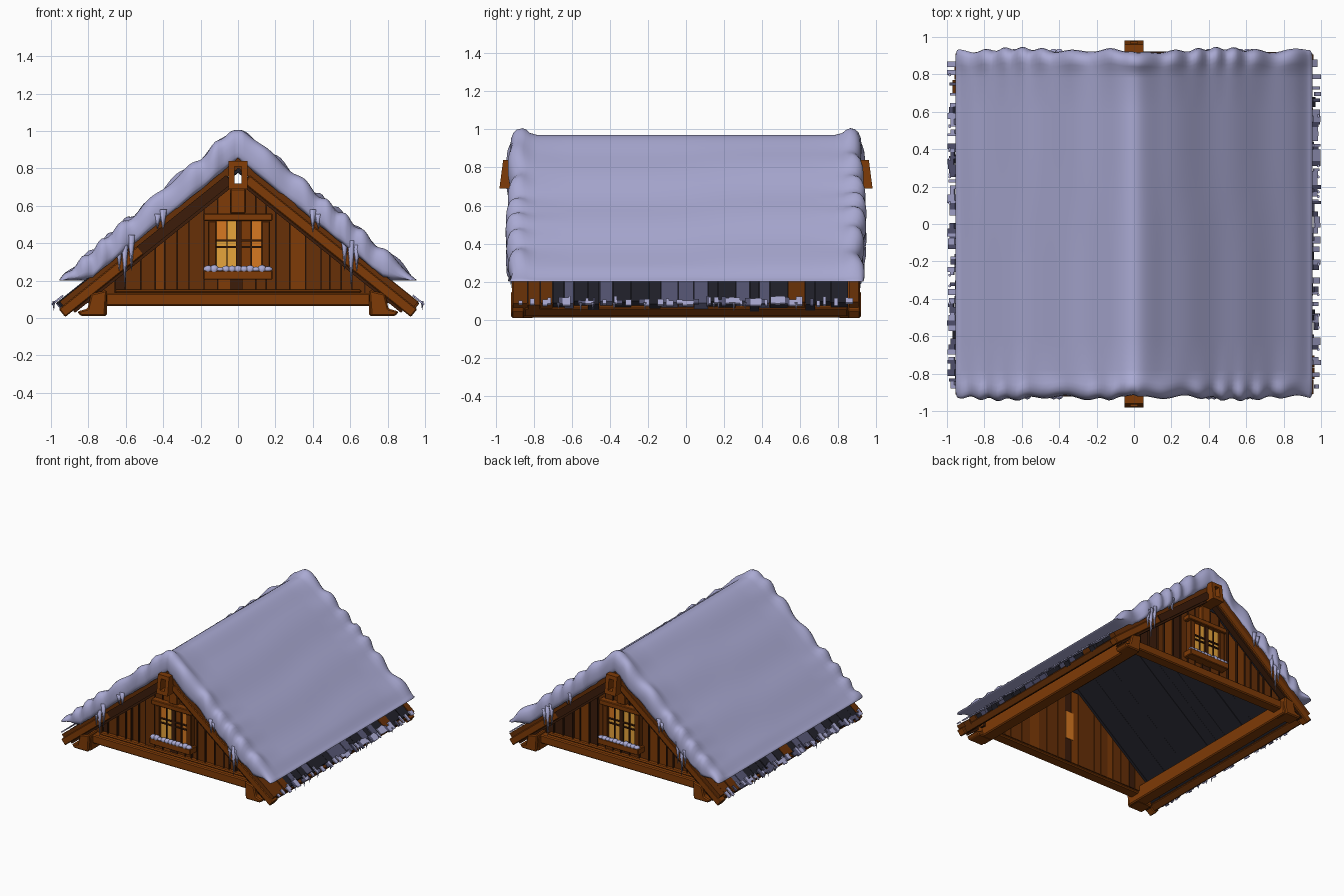
import bpy, bmesh, math, random
from mathutils import Matrix

random.seed(4)
cube = bpy.data.objects.get("Cube")
if cube:
    bpy.data.objects.remove(cube, do_unlink=True)


def material(name, *rgb):
    m = bpy.data.materials.new(name)
    m.use_nodes = True
    m.diffuse_color = (*rgb, 1)
    bsdf = next(n for n in m.node_tree.nodes if n.type == 'BSDF_PRINCIPLED')
    bsdf.inputs["Base Color"].default_value = (*rgb, 1)
    bsdf.inputs["Roughness"].default_value = 0.8
    return m


SNOW = material("snow", .40, .40, .65)
BEAM = material("beam brown", .21, .043, .002)
PLANK = material("plank brown", .135, .029, .002)
DARK = material("dark brown", .045, .012, .003)
SLATE = material("dark slate", .015, .015, .023)
FROST = material("frosted slate", .09, .09, .17)
GOLD = material("window gold", .92, .43, .05)
ORANGE = material("window orange", .68, .19, .015)


class Part:
    """Collects prisms and blobs into one object with a material per piece."""

    def __init__(self, name, *mats):
        self.name, self.mats, self.bm = name, mats, bmesh.new()

    def prism(self, outline, y0, y1, turn=1, mat=0):
        rings = [[self.bm.verts.new((x * turn, y * turn, z)) for x, z in outline]
                 for y in (y0, y1)]
        n = len(outline)
        faces = [self.bm.faces.new(r) for r in rings]
        for i in range(n):
            j = (i + 1) % n
            faces.append(self.bm.faces.new((rings[0][i], rings[0][j], rings[1][j], rings[1][i])))
        for f in faces:
            f.material_index = mat

    def box(self, x0, x1, y0, y1, z0, z1, turn=1, mat=0):
        self.prism([(x0, z0), (x1, z0), (x1, z1), (x0, z1)], y0, y1, turn, mat)

    def blob(self, centre, size):
        m = Matrix.Translation(centre) @ Matrix.Diagonal((*size, 1))
        bmesh.ops.create_icosphere(self.bm, subdivisions=2, radius=1, matrix=m)

    def icicle(self, x, y, top, length, radius):
        m = Matrix.Translation((x, y, top - length / 2)) @ Matrix.Rotation(math.pi, 4, 'X')
        bmesh.ops.create_cone(self.bm, segments=7, radius1=radius, radius2=.001,
                              depth=length, cap_ends=True, matrix=m)

    def finish(self, smooth=False, bevel=0):
        bmesh.ops.recalc_face_normals(self.bm, faces=self.bm.faces)
        me = bpy.data.meshes.new(self.name)
        self.bm.to_mesh(me)
        self.bm.free()
        for m in self.mats:
            me.materials.append(m)
        ob = bpy.data.objects.new(self.name, me)
        bpy.context.collection.objects.link(ob)
        for p in me.polygons:
            p.use_smooth = smooth
        if bevel:
            mod = ob.modifiers.new("bevel", 'BEVEL')
            mod.width, mod.segments = bevel, 1


# Roof pitch helpers: s runs down the slope, n is height above the boards
COS, SIN, APEX = .781, .625, .86


def slope_point(side, s, n):
    return side * (s * COS + n * SIN), APEX - s * SIN + n * COS


def slope_board(part, side, y0, y1, s0, s1, n0, n1, mat=0):
    part.prism([slope_point(side, s, n) for s, n in ((s0, n0), (s1, n0), (s1, n1), (s0, n1))],
               y0, y1, 1, mat)


# Roof planks, brown at the ends and slate between, with a dark inner lining
planks = Part("roof_planks", SLATE, FROST, PLANK)
lining = Part("roof_lining", SLATE)
for side in (-1, 1):
    y = -.91
    while y < .9:
        w = min(random.uniform(.05, .1), .915 - y)
        brown = not -.73 < side * (y + w / 2) < .82
        tint = 2 if brown else random.choice((0, 0, 0, 0, 1, 1, 1, 2))
        lift = random.uniform(-.008, 0)
        slope_board(planks, side, y, y + w - .003, 0, random.uniform(1.21, 1.25),
                    -.04 + lift, lift, tint)
        y += w
    y = -.85
    while y < .84:
        drop = random.uniform(0, .008)
        slope_board(lining, side, y, y + .1, 0, 1.18, -.058 - drop, -.049)
        y += .1
planks.finish()
lining.finish()

# Barge boards with dark lower edges, and eave boards
barge = Part("barge_boards", BEAM)
trim = Part("barge_trim", DARK)
eave = Part("eave_boards", PLANK)
for side in (-1, 1):
    for end in (-1, 1):
        slope_board(barge, side, end * .915, end * .85, .11, 1.255, -.09, -.035)
        slope_board(trim, side, end * .9, end * .85, .12, 1.2, -.105, -.09)
        if side == end:
            slope_board(trim, side, end * .922, end * .915, .11, .72, -.09, -.035)
    slope_board(eave, side, -.85, .85, 1.18, 1.24, -.09, -.035)
barge.finish(bevel=.006)
trim.finish()
eave.finish(bevel=.006)

# Wall plates along the length, with wedge-shaped ends
plates = Part("wall_plates", BEAM)
for side in (-1, 1):
    plates.box(side * .7, side * .8, -.9, .9, .012, .13)
    for end in (-1, 1):
        plates.prism([(side * x, z) for x, z in ((.71, .01), (.84, .01), (.86, .035), (.805, .05),
                                                 (.785, .13), (.7, .15))], end * .92, end * .8)
plates.finish(bevel=.008)

# Hollow ridge beam with slanted ends
ridge = Part("ridge_beam", BEAM)
for x0, x1, z0, z1 in ((-.05, -.02, .69, .84), (.02, .05, .69, .84),
                       (-.02, .02, .69, .72), (-.02, .02, .81, .84)):
    ridge.box(x0, x1, -.98, .98, z0, z1)
for v in ridge.bm.verts:
    v.co.y *= 1 - .02 * (v.co.z - .69) / .15
ridge.finish()


def gable(turn, label):
    # Vertical wall planks cut under the roof pitch
    wall = Part(label + "_gable_planks", PLANK, DARK, BEAM)
    x = -.82
    while x < .82:
        w = min(random.uniform(.045, .09), .821 - x)
        tops = [min(.8 - .8 * abs(v), .69) for v in (x, x + w)]
        front = -.80 - random.uniform(0, .015)
        wall.prism([(x, .08), (x + w - .002, .08), (x + w - .002, tops[1]), (x, tops[0])],
                   front, -.77, turn, random.choice((0, 0, 0, 1, 2)))
        wall.box(x + w - .008, x + w, -.818, -.8, .09, max(.1, tops[1] - .02), turn, 1)
        x += w
    wall.finish()

    # Tie beam with rail
    tie = Part(label + "_tie_beam", BEAM)
    tie.box(-.72, .72, -.87, -.78, .065, .135, turn)
    tie.box(-.66, .66, -.84, -.78, .135, .152, turn)
    tie.finish(bevel=.008)

    # Window frame, sill, header and king post
    frame = Part(label + "_window_frame", BEAM, PLANK)
    frame.box(-.185, .185, -.88, -.79, .205, .255, turn)
    frame.box(-.185, .185, -.86, -.79, .52, .56, turn)
    frame.box(-.04, .04, -.84, -.79, .56, .69, turn)
    for x0, x1 in ((-.16, -.115), (.125, .17)):
        frame.box(x0, x1, -.85, -.79, .255, .52, turn, 1)
    frame.finish(bevel=.005)
    bars = Part(label + "_window_bars", DARK)
    for x0, x1 in ((-.01, .02), (-.062, -.056), (.068, .076)):
        bars.box(x0, x1, -.84, -.815, .255, .52, turn)
    for z in (.375, .41):
        bars.box(-.115, .125, -.838, -.815, z, z + .01, turn)
    bars.finish()

    # Glowing panes, the right-hand ones dimmer at the front, and a glow inside
    glass = Part(label + "_window_panes", GOLD, ORANGE, BEAM)
    dim = turn > 0
    glass.box(-.115, .005, -.827, -.82, .255, .41, turn)
    glass.box(-.06, .005, -.827, -.82, .41, .52, turn)
    glass.box(-.115, -.06, -.827, -.82, .41, .52, turn, 1)
    glass.box(.005, .07, -.827, -.82, .255, .52, turn, 2 * dim)
    glass.box(.07, .125, -.827, -.82, .255, .52, turn, 1 * dim)
    glass.box(-.05, .02, -.771, -.764, .27, .5, turn, 1)
    glass.finish()

    # Snow on the sill and icicles under the verge
    sill = Part(label + "_sill_snow", SNOW)
    for i in range(11):
        sill.blob((turn * (-.16 + i * .032), turn * -.862, .26),
                  (.026, .022, random.uniform(.01, .026)))
    sill.finish(smooth=True)
    ice = Part(label + "_icicles", SNOW)
    for side in (-1, 1):
        for x, length in ((.57, .19), (.605, .25), (.635, .14), (.40, .12), (.43, .08)):
            ice.icicle(turn * side * x, turn * -.918, .9 - .8 * x, length, .021)
    ice.finish(smooth=True)


gable(1, "front")
gable(-1, "back")


# Snow blanket: lumpy cross-section swept along the roof with rolled ends
def snow_ring(y, shrink, lip):
    outer, inner = [], []
    count = 110
    for i in range(count + 1):
        x = .955 * (2 * i / count - 1)
        a = abs(x)
        z = 1.02 - .86 * math.hypot(a, .06)
        phase = 1.7 * (x > 0) + (y > 0)
        wave = math.sin(a * 46 + 2.5 * math.sin(a * 8 + phase)) * min(1, a / .15)
        z += .005 * math.sin(a * 21 + phase) * min(1, a / .15)
        z += lip * (.018 + .014 * wave + .018 * math.exp(-(a / .12) ** 2))
        if a > .86:
            z = .2 + (z - .2) * math.sqrt(max(0, 1 - ((a - .86) / .0955) ** 2))
        droop = .03 if abs(y) > .91 else 0
        low = max(.2, .855 - .8 * a - droop)
        mid = max((z + low) / 2 - .01 * (1 - shrink), .2)
        sway = .008 * wave + .008 * math.sin(a * 11 + phase) - .018 * math.exp(-(a / .1) ** 2)
        yy = y + lip * sway * (1 if y > 0 else -1)
        xx = x * (1 - .02 * (1 - shrink))
        outer.append((xx, yy, mid + (z - mid) * shrink + .002))
        inner.append((xx, yy, mid + (low - mid) * shrink))
    return outer + inner[::-1]


ends = [(.932, .2, 1), (.928, .5, 1), (.917, .76, 1), (.90, .92, 1), (.875, 1, 1),
        (.85, 1, .75), (.825, 1, .3), (.78, 1, 0)]
rows = [(-y, f, l) for y, f, l in ends]
rows += [(i * .2, 1, 0) for i in range(-3, 4)] + ends[::-1]
snow = Part("roof_snow", SNOW)
rings = [[snow.bm.verts.new(p) for p in snow_ring(*r)] for r in rows]
total = len(rings[0])
for a, b in zip(rings, rings[1:]):
    for i in range(total):
        j = (i + 1) % total
        snow.bm.faces.new((a[i], a[j], b[j], b[i]))
for ring in (rings[0], rings[-1]):
    for i in range(total // 2 - 1):
        snow.bm.faces.new((ring[i], ring[i + 1], ring[total - 2 - i], ring[total - 1 - i]))
snow.finish(smooth=True)

# Ragged snow left along the eaves
drift = Part("eave_snow", SNOW, FROST)
for side in (-1, 1):
    y = -.88
    while y < .86:
        w = random.uniform(.01, .035)
        slope_board(drift, side, y, y + w, random.uniform(1.19, 1.23),
                    random.uniform(1.245, 1.27), .002, .012, random.choice((0, 0, 1)))
        if random.random() < .25:
            drift.icicle(side * .985, y, .09, random.uniform(.03, .05), .008)
        y += w + random.choice((0, 0, 0, .015, .04))
drift.finish()
